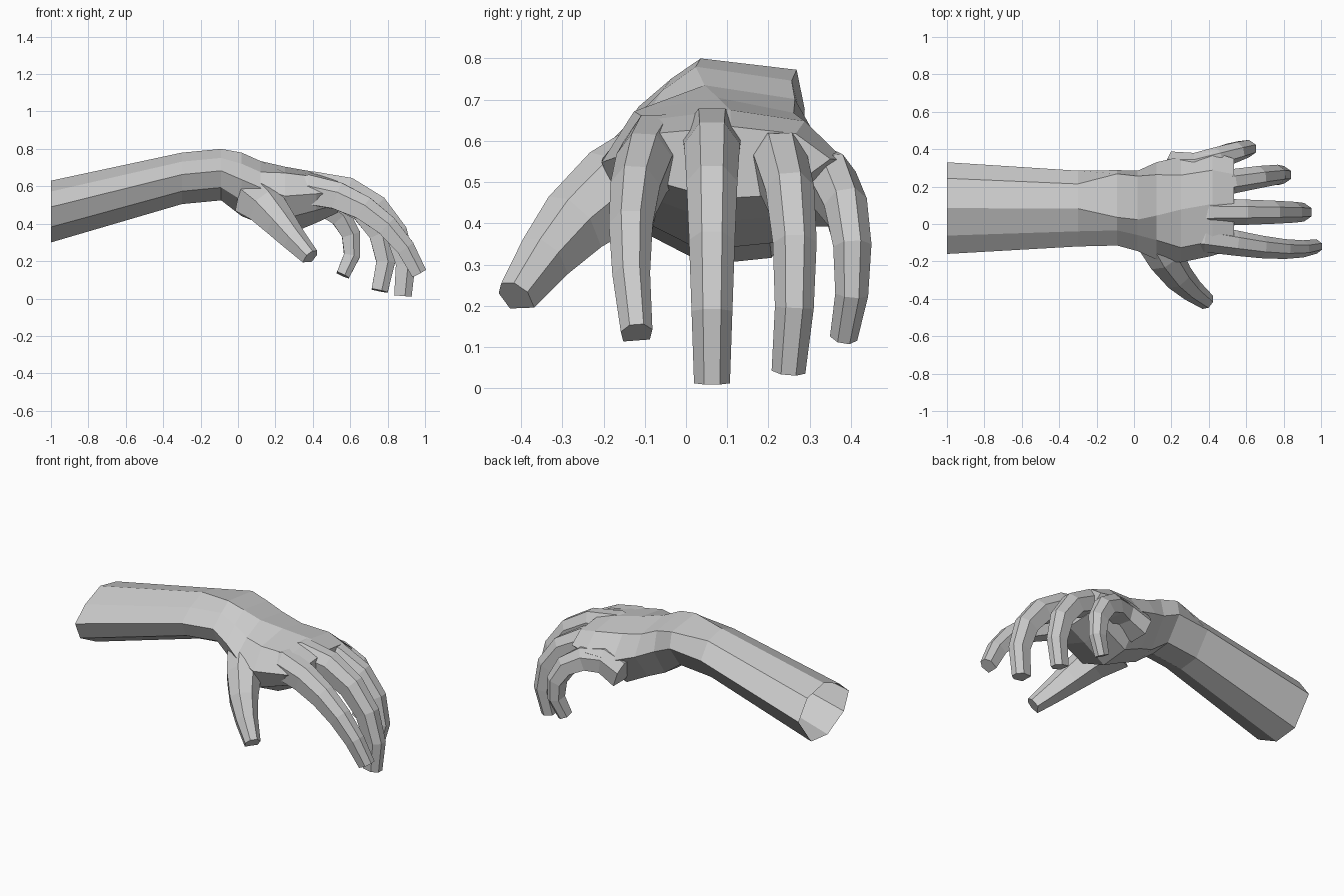
import bpy, bmesh
from math import sin, cos, radians
from mathutils import Vector

if "Cube" in bpy.data.objects:
    bpy.data.objects.remove(bpy.data.objects["Cube"])


def loft(name, rings):
    """Closed flat-shaded skin through rings of equal point count."""
    bm = bmesh.new()
    rows = [[bm.verts.new(p) for p in r] for r in rings]
    n = len(rows[0])
    for a, b in zip(rows, rows[1:]):
        for i in range(n):
            j = (i + 1) % n
            bm.faces.new((a[i], a[j], b[j], b[i]))
    bm.faces.new(rows[0])
    bm.faces.new(rows[-1])
    bmesh.ops.recalc_face_normals(bm, faces=bm.faces)
    me = bpy.data.meshes.new(name)
    bm.to_mesh(me)
    bm.free()
    ob = bpy.data.objects.new(name, me)
    bpy.context.collection.objects.link(ob)
    return ob


# Forearm and palm: one octagonal section stretched along the arm
SECTION = [(1, .1), (.65, .8), (0, 1), (-.6, .65), (-1, .15), (-.8, -.5), (-.15, -1), (.5, -.9)]


def arm_ring(x, y0, y1, z0, z1):
    wrist = max(0, 1 - abs(x + .05) / .25)  # the wrist is boxier on top
    pts = []
    for u, v in SECTION:
        if v > .7:
            u += wrist * (.3 if u > .3 else -.3)
        elif x > .2 and v > .6:
            u, v = -.72, .82                # flat back of the hand
        pts.append((x, (y0 + y1) / 2 + u * (y1 - y0) / 2, (z0 + z1) / 2 + v * (z1 - z0) / 2))
    return pts


# x, then y and z limits
hand = loft("forearm_and_hand", [arm_ring(*a) for a in (
    (-1, -.16, .33, .30, .63),
    (-.3, -.12, .285, .505, .78),
    (-.09, -.115, .288, .525, .80),
    (.02, -.145, .285, .44, .78),
    (.12, -.19, .33, .40, .735),
    (.25, -.205, .36, .335, .705),
    (.42, -.17, .385, .405, .675),
    (.535, -.13, .35, .46, .635))])

# Six-sided tapering tube for fingers and thumb
TUBE = [(-.42, -.5), (.42, -.5), (.5, .12), (.22, .5), (-.22, .5), (-.5, .12)]


def digit(name, pts, side_ref, w0, w1, depth):
    pts = [Vector(p) for p in pts]
    last = len(pts) - 1
    rings = []
    for i, p in enumerate(pts):
        t = (pts[min(i + 1, last)] - pts[max(i - 1, 0)]).normalized()
        side = Vector(side_ref)
        side = (side - t * side.dot(t)).normalized()
        up = t.cross(side)
        w = w0 + (w1 - w0) * i / last
        rings.append([p + (side * u + up * v * depth) * w for u, v in TUBE])
    return loft(name, rings)


def curled(name, root, step, pitch0, pitch1, spread, w0, w1):
    """Finger of equal steps whose pitch grows steadily towards the tip."""
    x, y, z = root
    pts = [(x - .13, y, z - .05), root]     # first point is buried in the palm
    for i in range(5):
        a = radians(pitch0 + (pitch1 - pitch0) * i / 4)
        x += step * cos(a)
        z -= step * sin(a)
        pts.append((x, y + spread * sin(2.3 * (i + 1) / 5), z))
    return digit(name, pts, (0, 1, 0), w0, w1, 1.07)


index = curled("index_finger", (.385, -.075, .583), .154, 13, 62, -.06, .165, .077)
middle = curled("middle_finger", (.415, .063, .6), .174, 8, 95, 0, .16, .087)
ring = curled("ring_finger", (.37, .20, .565), .157, 5, 102, .065, .155, .082)
little = curled("little_finger", (.335, .315, .515), .115, 5, 115, .09, .145, .067)
thumb = digit("thumb", [(.10, -.05, .55), (.165, -.18, .49), (.235, -.28, .405),
                        (.305, -.35, .32), (.39, -.415, .225)], (.65, .75, 0), .23, .09, .9)

# Fuse the digits into the palm
parts = [index, middle, ring, little, thumb]
for p in parts:
    m = hand.modifiers.new(p.name, 'BOOLEAN')
    m.operation, m.solver, m.object = 'UNION', 'EXACT', p
dg = bpy.context.evaluated_depsgraph_get()
fused = bpy.data.meshes.new_from_object(hand.evaluated_get(dg))
hand.modifiers.clear()
hand.data = fused
for p in parts:
    bpy.data.objects.remove(p)

# Open the cut end of the forearm
bm = bmesh.new()
bm.from_mesh(fused)
bmesh.ops.delete(bm, geom=[f for f in bm.faces if all(v.co.x < -.97 for v in f.verts)],
                 context='FACES_ONLY')
bm.to_mesh(fused)
bm.free()
